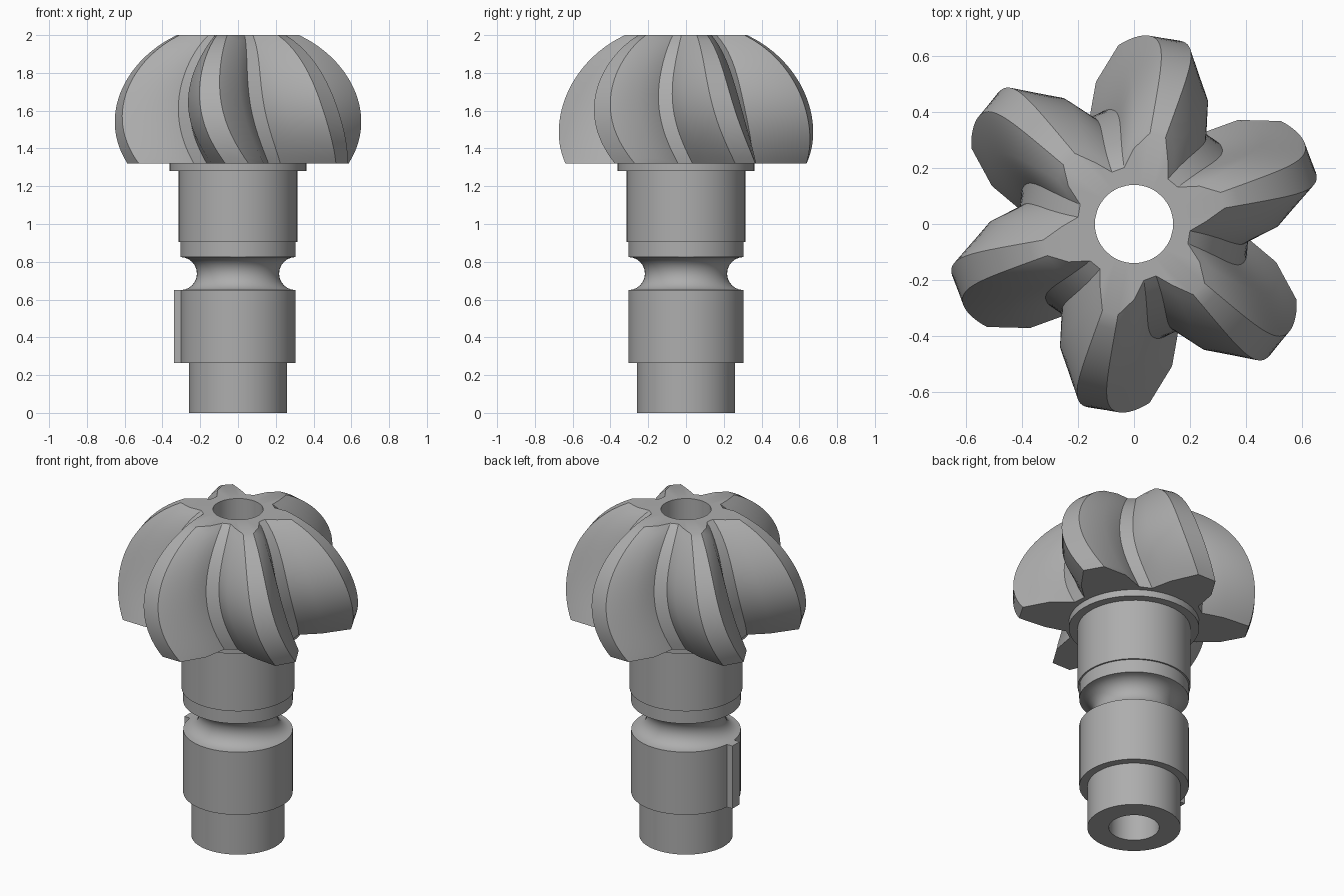
import bpy, bmesh
from math import sin, cos, pi, radians, sqrt

cube = bpy.data.objects.get("Cube")
if cube:
    bpy.data.objects.remove(cube, do_unlink=True)

steel = bpy.data.materials.new("grey steel")
steel.use_nodes = True
COLOR = (0.42, 0.42, 0.42, 1)
steel.diffuse_color = COLOR
steel.node_tree.nodes["Principled BSDF"].inputs["Base Color"].default_value = COLOR

BORE = 0.14
HEAD_Z, TOP_Z = 1.32, 2.0


def finish(name, bm):
    bmesh.ops.recalc_face_normals(bm, faces=bm.faces)
    mesh = bpy.data.meshes.new(name)
    bm.to_mesh(mesh)
    bm.free()
    mesh.materials.append(steel)
    ob = bpy.data.objects.new(name, mesh)
    bpy.context.scene.collection.objects.link(ob)
    bpy.ops.object.select_all(action='DESELECT')
    ob.select_set(True)
    bpy.context.view_layer.objects.active = ob
    bpy.ops.object.shade_smooth_by_angle(angle=radians(28))
    return ob


def skin_loops(bm, loops):
    """Join closed rings of equal count into one closed torus-like skin."""
    for a, b in zip(loops, loops[1:] + loops[:1]):
        n = len(a)
        for i in range(n):
            j = (i + 1) % n
            bm.faces.new((a[i], a[j], b[j], b[i]))


def polar(bm, r, angle, z):
    return bm.verts.new((r * cos(angle), r * sin(angle), z))


# Shank: lathed profile with a half-round groove and a through bore
groove = [(0.305 - 0.0875 * sin(pi * k / 12), 0.7375 - 0.0875 * cos(pi * k / 12))
          for k in range(13)]
profile = ([(BORE, 0), (0.26, 0), (0.26, 0.265), (0.305, 0.265)] + groove +
           [(0.305, 0.905), (0.314, 0.905), (0.314, 1.28), (0.363, 1.28),
            (0.363, HEAD_Z), (BORE, HEAD_Z)])
bm = bmesh.new()
SEG = 48
skin_loops(bm, [[polar(bm, r, 2 * pi * i / SEG, z) for i in range(SEG)]
                for r, z in profile])
finish("shank", bm)

# Drive key on the side of the shank
bm = bmesh.new()
bmesh.ops.create_cube(bm, size=1)
for v in bm.verts:
    v.co.x = -0.31 + v.co.x * 0.06
    v.co.y *= 0.07
    v.co.z = 0.4575 + v.co.z * 0.385
finish("drive_key", bm)

# Fluted head: one tooth section as (angle, radius ratio, twist, backward bow)
TOOTH = [(10, 1.0, 14, 0), (20, 1.0, 15, 0), (30, 0.82, 15, 0),
         (40, 0.62, 14, 3), (53, 0.61, 12, 5), (62, 0.78, 12, 5)]
STEPS = 24


def head_ring(bm, t):
    z = TOP_Z - t * (TOP_Z - HEAD_Z)
    outer = 0.675 * sqrt(1 - ((z - 1.5) / 0.573) ** 2)
    return [polar(bm, outer * ratio,
                  radians(60 * lobe + a + twist * t ** 3 - bow * sin(pi * t)), z)
            for lobe in range(6) for a, ratio, twist, bow in TOOTH]


def bore_ring(bm, z):
    return [polar(bm, BORE, radians(60 * lobe + a), z)
            for lobe in range(6) for a, *_ in TOOTH]


bm = bmesh.new()
rings = [bore_ring(bm, TOP_Z)]
rings += [head_ring(bm, k / STEPS) for k in range(STEPS + 1)]
rings.append(bore_ring(bm, HEAD_Z))
skin_loops(bm, rings)
finish("fluted_head", bm)
